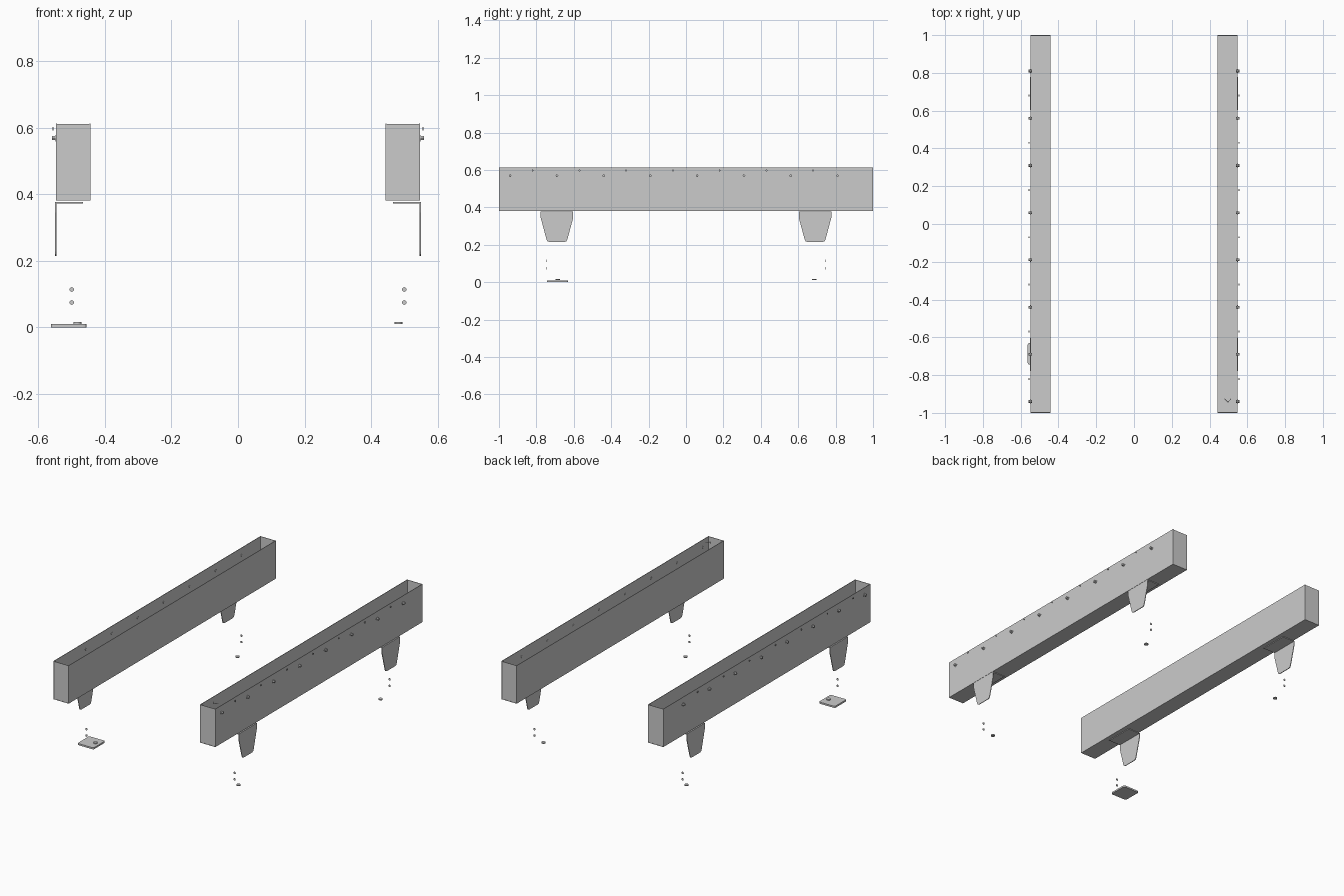
import bpy, bmesh, math
from mathutils import Matrix

if "Cube" in bpy.data.objects:
    bpy.data.objects.remove(bpy.data.objects["Cube"])


def finish(name, bm, smooth=False):
    bmesh.ops.recalc_face_normals(bm, faces=bm.faces[:])
    me = bpy.data.meshes.new(name)
    bm.to_mesh(me)
    bm.free()
    if smooth:
        for f in me.polygons:
            f.use_smooth = len(f.vertices) == 4
    ob = bpy.data.objects.new(name, me)
    bpy.context.collection.objects.link(ob)
    return ob


def add_box(bm, x0, x1, y0, y1, z0, z1):
    m = (Matrix.Translation(((x0 + x1) / 2, (y0 + y1) / 2, (z0 + z1) / 2))
         @ Matrix.Diagonal((abs(x1 - x0), y1 - y0, z1 - z0, 1)))
    return bmesh.ops.create_cube(bm, size=1, matrix=m)


def add_disc(bm, centre, radius, depth, axis, n=12):
    rot = {'X': Matrix.Rotation(math.pi / 2, 4, 'Y'),
           'Y': Matrix.Rotation(math.pi / 2, 4, 'X'),
           'Z': Matrix()}[axis]
    bmesh.ops.create_cone(bm, cap_ends=True, segments=n, radius1=radius,
                          radius2=radius, depth=depth,
                          matrix=Matrix.Translation(centre) @ rot)


def prism(bm, pts, offset):
    f = bm.faces.new([bm.verts.new(p) for p in pts])
    r = bmesh.ops.extrude_face_region(bm, geom=[f])
    bmesh.ops.translate(bm, vec=offset,
                        verts=[v for v in r['geom'] if isinstance(v, bmesh.types.BMVert)])


XI, XO, ZB, ZT, T = 0.443, 0.547, 0.381, 0.613, 0.003

for s, side in ((-1, "left"), (1, "right")):
    # open-topped trough: U section with closed ends
    bm = bmesh.new()
    sec = [(XI, ZT), (XI, ZB), (XO, ZB), (XO, ZT),
           (XO - T, ZT), (XO - T, ZB + T), (XI + T, ZB + T), (XI + T, ZT)]
    prism(bm, [(s * x, -1, z) for x, z in sec], (0, 2, 0))
    finish(side + "_trough", bm)
    bm = bmesh.new()
    for y in (-0.999, 0.999 - T):
        add_box(bm, s * (XI + T), s * (XO - T), y, y + T, ZB + T, ZT - 0.001)
    finish(side + "_trough_end_caps", bm)

    # bolts with washers and the small studs between them
    bolts, studs = bmesh.new(), bmesh.new()
    for i in range(8):
        y = -0.94 + 0.25 * i
        add_disc(bolts, (s * (XO + 0.001), y, 0.569), 0.010, 0.003, 'X', 16)
        add_disc(bolts, (s * (XO + 0.003), y, 0.569), 0.007, 0.018, 'X', 6)
        if i < 7:
            add_disc(studs, (s * 0.556, y + 0.12, 0.597), 0.005, 0.003, 'X')
    finish(side + "_bolts", bolts)
    finish(side + "_studs", studs)

    for e, end in ((-1, "front"), (1, "back")):
        tag = side + "_" + end
        # tapered angle bracket
        yc = 0.69 * e
        half = [(0.087, 0.375), (0.087, 0.345), (0.056, 0.229),
                (0.051, 0.219), (0.041, 0.215)]
        prof = half + [(-y, z) for y, z in reversed(half)]
        bm = bmesh.new()
        prism(bm, [(s * 0.55, yc + y, z) for y, z in prof], (-s * 0.004, 0, 0))
        add_box(bm, s * 0.466, s * 0.55, yc - 0.087, yc + 0.087, 0.373, 0.377)
        finish(tag + "_bracket", bm)

        # loose screws and floor washer
        bm = bmesh.new()
        for z in (0.075, 0.114):
            add_disc(bm, (s * 0.5, e * 0.747, z), 0.007, 0.003, 'Y')
        finish(tag + "_screws", bm)
        bm = bmesh.new()
        add_disc(bm, (s * 0.483, e * 0.685, 0.0135), 0.012, 0.006, 'Z', 16)
        finish(tag + "_floor_bolt", bm, True)

# single foot plate with rounded corners
bm = bmesh.new()
pts = []
for cx, cy, a0 in ((-0.464, -0.64, 0), (-0.554, -0.64, 90),
                   (-0.554, -0.735, 180), (-0.464, -0.735, 270)):
    for k in range(4):
        a = math.radians(a0 + 30 * k)
        pts.append((cx + 0.009 * math.cos(a), cy + 0.009 * math.sin(a), 0))
prism(bm, pts, (0, 0, 0.01))
finish("foot_plate", bm)

# thin direction chevron at the rim of the right trough
bm = bmesh.new()
prism(bm, [(0.478, -0.926, 0.61), (0.497, -0.946, 0.61), (0.516, -0.926, 0.61),
           (0.513, -0.924, 0.61), (0.497, -0.941, 0.61), (0.481, -0.924, 0.61)],
      (0, 0, 0.002))
finish("chevron_marker", bm)
